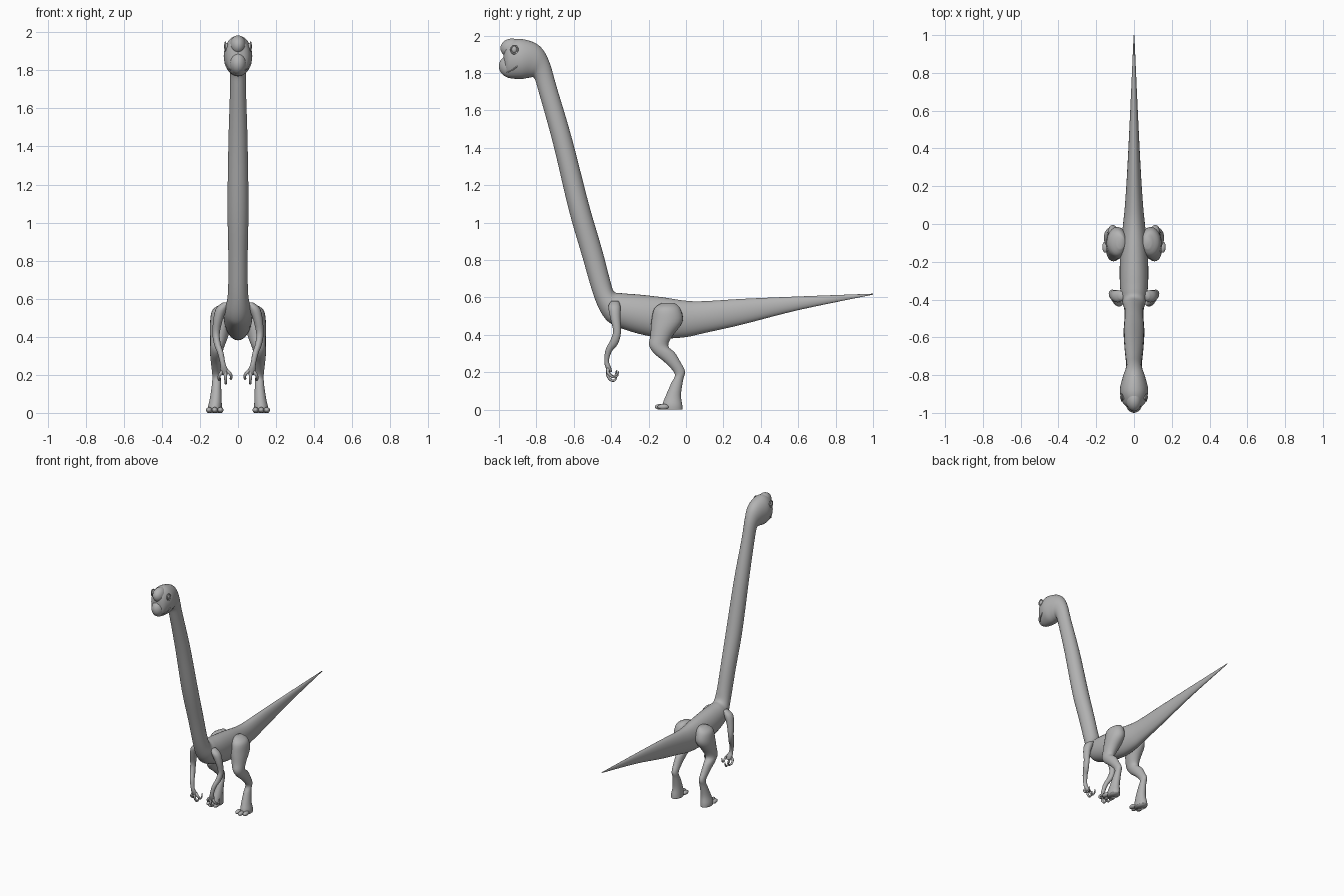
import bpy
import bmesh
from math import cos, sin, tau
from mathutils import Vector

cube = bpy.data.objects.get("Cube")
if cube:
    bpy.data.objects.remove(cube, do_unlink=True)

grey = bpy.data.materials.new("plain grey")
grey.use_nodes = True
grey.diffuse_color = (0.45, 0.45, 0.45, 1)
grey.node_tree.nodes["Principled BSDF"].inputs["Base Color"].default_value = grey.diffuse_color


def finish(name, bm):
    bmesh.ops.recalc_face_normals(bm, faces=bm.faces)
    for face in bm.faces:
        face.smooth = True
    mesh = bpy.data.meshes.new(name)
    bm.to_mesh(mesh)
    bm.free()
    mesh.materials.append(grey)
    ob = bpy.data.objects.new(name, mesh)
    bpy.context.collection.objects.link(ob)
    return ob


def spline(a, b, c, d, t):
    return [0.5 * (2 * q + (r - p) * t + (2 * p - 5 * q + 4 * r - s) * t * t
                   + (3 * q - p - 3 * r + s) * t ** 3) for p, q, r, s in zip(a, b, c, d)]


def loft(name, sections, side=1, sides=24, steps=4):
    """Skin ellipses; a section is x, half width, and two opposite (y, z) edge points."""
    padded = [sections[0]] + sections + [sections[-1]]
    rows = [spline(*padded[i:i + 4], k / steps)
            for i in range(len(sections) - 1) for k in range(steps)]
    rows.append(sections[-1])
    bm = bmesh.new()
    rings = []
    for x, w, y1, z1, y2, z2 in rows:
        centre = Vector((x * side, (y1 + y2) / 2, (z1 + z2) / 2))
        half = Vector((0, (y1 - y2) / 2, (z1 - z2) / 2))
        wide = Vector((max(w, 0.001), 0, 0))
        rings.append([bm.verts.new(centre + half * cos(tau * k / sides) + wide * sin(tau * k / sides))
                      for k in range(sides)])
    for a, b in zip(rings, rings[1:]):
        for k in range(sides):
            n = (k + 1) % sides
            bm.faces.new((a[k], a[n], b[n], b[k]))
    bm.faces.new(rings[0])
    bm.faces.new(rings[-1])
    return finish(name, bm)


def ball(name, centre, radii):
    bm = bmesh.new()
    bmesh.ops.create_uvsphere(bm, u_segments=24, v_segments=14, radius=1)
    bmesh.ops.scale(bm, vec=radii, verts=bm.verts)
    bmesh.ops.translate(bm, vec=centre, verts=bm.verts)
    return finish(name, bm)


def tube(name, points, radius, tip=1.0, closed=False):
    curve = bpy.data.curves.new(name, "CURVE")
    curve.dimensions = "3D"
    curve.bevel_depth = radius
    curve.bevel_resolution = 3
    curve.use_fill_caps = True
    line = curve.splines.new("BEZIER")
    line.bezier_points.add(len(points) - 1)
    line.use_cyclic_u = closed
    for i, (point, co) in enumerate(zip(line.bezier_points, points)):
        point.co = co
        point.handle_left_type = point.handle_right_type = "AUTO"
        point.radius = 1 + (tip - 1) * i / (len(points) - 1)
    curve.materials.append(grey)
    ob = bpy.data.objects.new(name, curve)
    bpy.context.collection.objects.link(ob)


# Tail, trunk, neck and head in one skin, from tail tip to face
spine = [
    (1.0, .62, 1.0, .615, .002), (.6, .605, .6, .532, .02),
    (.3, .592, .3, .455, .035), (.1, .58, .1, .41, .048),
    (0, .582, 0, .388, .058), (-.12, .60, -.12, .382, .07),
    (-.25, .615, -.25, .405, .076), (-.34, .622, -.37, .445, .072),
    (-.385, .632, -.435, .49, .062), (-.408, .70, -.49, .60, .052),
    (-.45, .86, -.555, .82, .051), (-.52, 1.10, -.627, 1.07, .055),
    (-.61, 1.45, -.71, 1.42, .05), (-.69, 1.72, -.785, 1.69, .042),
    (-.735, 1.87, -.81, 1.77, .045), (-.79, 1.95, -.835, 1.775, .06),
    (-.88, 1.982, -.88, 1.768, .075), (-.94, 1.972, -.94, 1.772, .062),
    (-.965, 1.95, -.965, 1.785, .042), (-.975, 1.91, -.975, 1.83, .015),
]
loft("body", [(0, w, *edges) for *edges, w in spine], sides=32, steps=5)
ball("brow", (0, -.93, 1.932), (.042, .062, .052))
ball("muzzle", (0, -.942, 1.836), (.045, .058, .06))

thigh_to_foot = [
    (.07, .02, -.13, .57, -.06, .57), (.085, .05, -.17, .54, -.03, .54),
    (.09, .057, -.185, .47, -.018, .47), (.10, .046, -.19, .40, -.075, .39),
    (.11, .036, -.197, .345, -.095, .34), (.115, .031, -.17, .30, -.06, .305),
    (.115, .026, -.11, .25, -.03, .255), (.113, .022, -.06, .19, -.005, .205),
    (.113, .024, -.08, .14, -.015, .16), (.117, .031, -.11, .07, -.027, .08),
    (.122, .037, -.125, .03, -.02, .025), (.122, .037, -.125, 0, -.018, 0),
]
shoulder_to_hand = [
    (.06, .02, -.40, .58, -.36, .58), (.085, .03, -.415, .55, -.35, .55),
    (.105, .025, -.405, .49, -.35, .49), (.115, .019, -.39, .42, -.348, .41),
    (.108, .018, -.405, .37, -.365, .35), (.092, .016, -.43, .32, -.397, .31),
    (.08, .014, -.437, .26, -.412, .26), (.073, .02, -.43, .225, -.40, .225),
    (.07, .015, -.42, .20, -.395, .20),
]

# Paired limbs and face details
for label, side in (("left", 1), ("right", -1)):
    loft(label + "_leg", thigh_to_foot, side)
    for i, (x, y) in enumerate(((.092, -.125), (.122, -.137), (.152, -.122))):
        ball(f"{label}_toe_{i + 1}", (x * side, y, .015), (.016, .03, .015))
    loft(label + "_arm", shoulder_to_hand, side, sides=16)
    for i, (x, y, z) in enumerate(((.038, -.385, .18), (.065, -.385, .155), (.098, -.375, .175))):
        start = (.07 + (x - .07) * .3) * side
        tube(f"{label}_finger_{i + 1}",
             [(start, -.415, .225), (x * side, -.415, z + .02),
              (x * side, y, z), (x * side, y + .015, z + .03)], .010, .35)
    ball(label + "_eye", (.062 * side, -.918, 1.925), (.012, .015, .019))
    tube(label + "_eyelid",
         [(.066 * side, -.918 + .018 * cos(tau * k / 8), 1.925 + .022 * sin(tau * k / 8))
          for k in range(8)], .004, closed=True)
    tube(label + "_mouth_corner",
         [(.067 * side, -.90, 1.838), (.058 * side, -.93, 1.815), (.038 * side, -.96, 1.802)], .004, .5)
